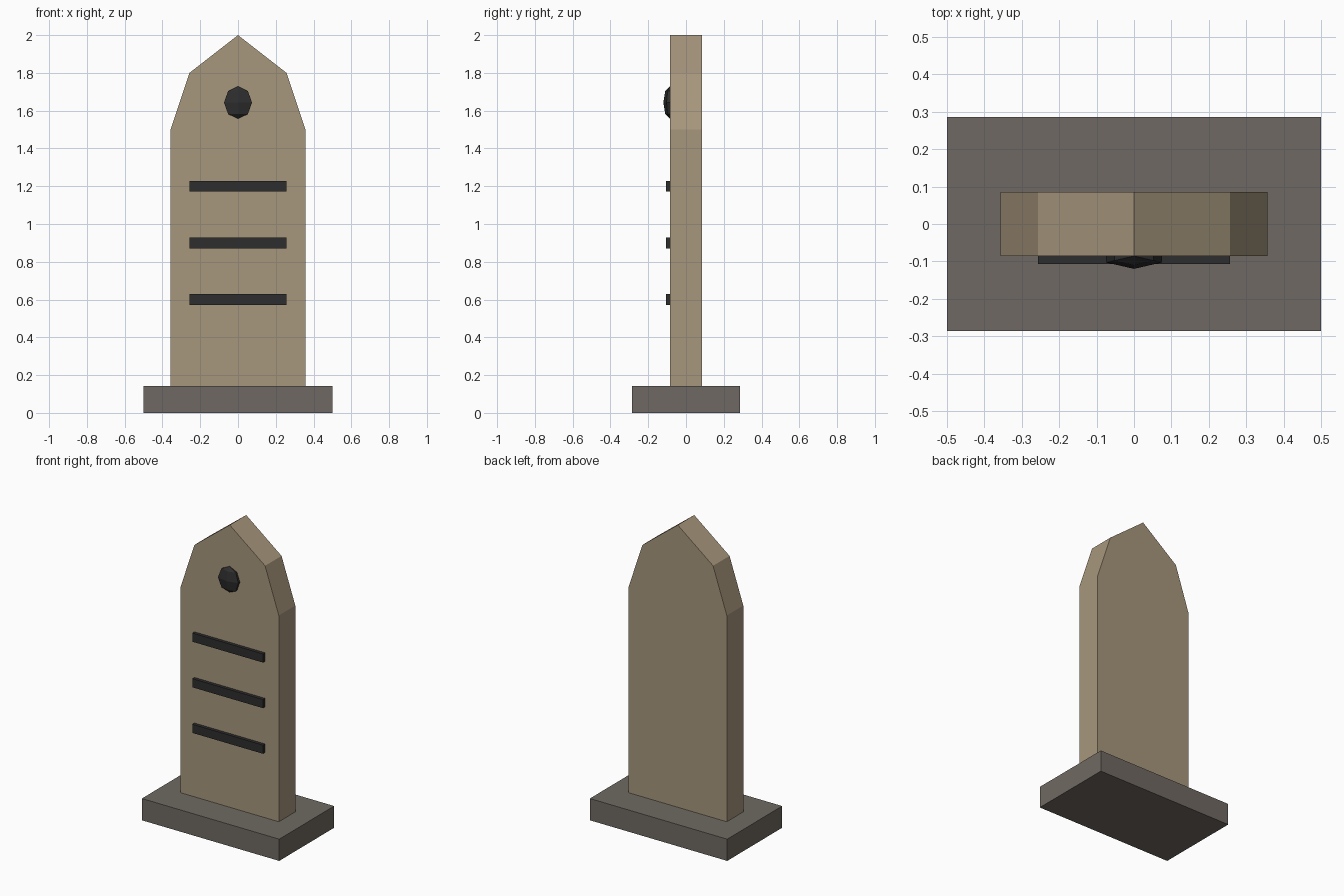
import bpy
import bmesh
from mathutils import Matrix

if "Cube" in bpy.data.objects:
    bpy.data.objects.remove(bpy.data.objects["Cube"], do_unlink=True)


def make_material(name, rgb):
    mat = bpy.data.materials.new(name)
    mat.use_nodes = True
    colour = (*rgb, 1.0)
    mat.diffuse_color = colour
    mat.node_tree.nodes["Principled BSDF"].inputs["Base Color"].default_value = colour
    return mat


def add_object(name, bm, mat):
    bmesh.ops.recalc_face_normals(bm, faces=bm.faces)
    mesh = bpy.data.meshes.new(name)
    bm.to_mesh(mesh)
    bm.free()
    mesh.materials.append(mat)
    obj = bpy.data.objects.new(name, mesh)
    bpy.context.collection.objects.link(obj)
    return obj


def add_box(name, centre, size, mat):
    bm = bmesh.new()
    bmesh.ops.create_cube(bm, size=1, matrix=Matrix.Translation(centre) @ Matrix.Diagonal((*size, 1)))
    return add_object(name, bm, mat)


sandstone = make_material("sandstone", (0.39, 0.31, 0.205))
grey_stone = make_material("grey stone", (0.159, 0.141, 0.122))
dark_stone = make_material("dark stone", (0.027, 0.027, 0.028))

SLAB_HALF_DEPTH = 0.0857

# Plinth
add_box("plinth", (0, 0, 0.0714), (1, 0.571, 0.143), grey_stone)

# Pointed slab: mirrored half profile, extruded front to back, foot set into the plinth
half = [(0.357, 0.01), (0.357, 1.5), (0.257, 1.8)]
outline = half + [(0, 2)] + [(-x, z) for x, z in reversed(half)]
bm = bmesh.new()
front = bm.faces.new([bm.verts.new((x, -SLAB_HALF_DEPTH, z)) for x, z in outline])
back = bmesh.ops.extrude_face_region(bm, geom=[front], use_keep_orig=True)
bmesh.ops.translate(bm, vec=(0, 2 * SLAB_HALF_DEPTH, 0),
                    verts=[v for v in back["geom"] if isinstance(v, bmesh.types.BMVert)])
add_object("slab", bm, sandstone)

# Raised bars across the front
for i, z in enumerate((0.6, 0.9, 1.2), 1):
    add_box(f"bar_{i}", (0, -SLAB_HALF_DEPTH, z), (0.514, 0.043, 0.057), dark_stone)

# Faceted, flattened boss near the top
bm = bmesh.new()
bmesh.ops.create_uvsphere(
    bm, u_segments=6, v_segments=4, radius=0.0857,
    matrix=Matrix.Translation((0, -SLAB_HALF_DEPTH, 1.643)) @ Matrix.Diagonal((1, 0.4, 1, 1)))
add_object("boss", bm, dark_stone)
